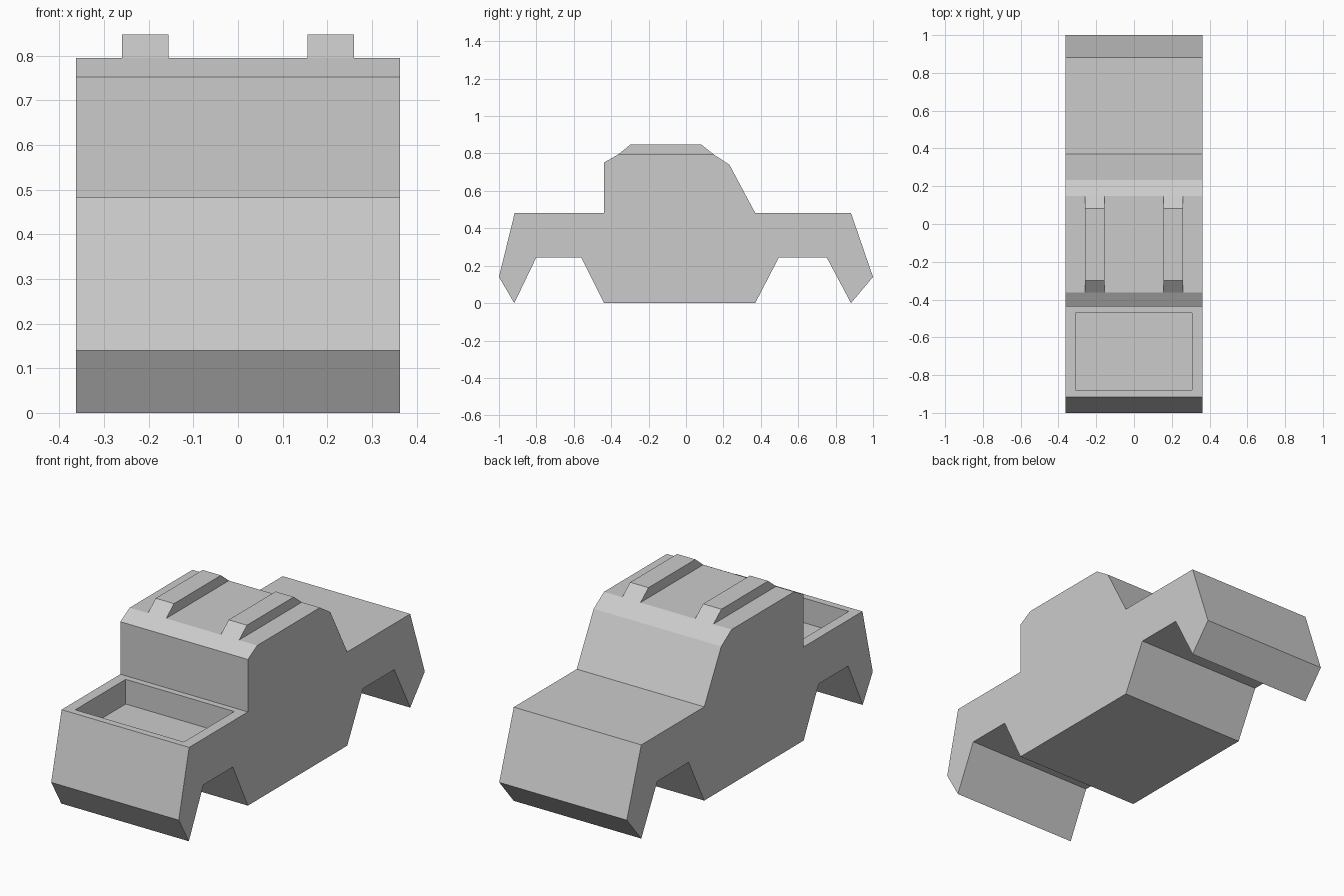
import bpy
import bmesh

if "Cube" in bpy.data.objects:
    bpy.data.objects.remove(bpy.data.objects["Cube"])


def extrude_profile(name, points, x0, x1):
    """Extrude a closed (y, z) outline from x0 to x1."""
    bm = bmesh.new()
    face = bm.faces.new([bm.verts.new((x0, y, z)) for y, z in points])
    result = bmesh.ops.extrude_face_region(bm, geom=[face])
    verts = [g for g in result["geom"] if isinstance(g, bmesh.types.BMVert)]
    bmesh.ops.translate(bm, verts=verts, vec=(x1 - x0, 0, 0))
    bmesh.ops.recalc_face_normals(bm, faces=bm.faces)
    mesh = bpy.data.meshes.new(name)
    bm.to_mesh(mesh)
    bm.free()
    obj = bpy.data.objects.new(name, mesh)
    bpy.context.collection.objects.link(obj)
    return obj


# Car body: side outline with wheel arches, cab and both decks
body = extrude_profile("car_body", [
    (-1.0, 0.14), (-0.918, 0.0), (-0.80, 0.245), (-0.56, 0.245),
    (-0.438, 0.0), (0.37, 0.0), (0.497, 0.245), (0.752, 0.245),
    (0.882, 0.0), (1.0, 0.14), (0.882, 0.482), (0.37, 0.482),
    (0.232, 0.74), (0.148, 0.795), (-0.362, 0.795), (-0.438, 0.752),
    (-0.438, 0.482), (-0.916, 0.482)], -0.363, 0.363)

# Recessed cargo bed
cutter = extrude_profile("bed_cutter", [
    (-0.88, 0.355), (-0.47, 0.355), (-0.47, 0.6), (-0.88, 0.6)], -0.31, 0.308)
cutter.hide_render = True
cutter.hide_set(True)
cut = body.modifiers.new("cargo_bed", "BOOLEAN")
cut.operation = "DIFFERENCE"
cut.solver = "EXACT"
cut.object = cutter

# Pair of roof rails with sloped ends
for side, x in (("left", -0.2075), ("right", 0.2075)):
    extrude_profile(f"roof_rail_{side}", [
        (-0.362, 0.795), (0.148, 0.795), (0.083, 0.847), (-0.298, 0.847)],
        x - 0.052, x + 0.052)
